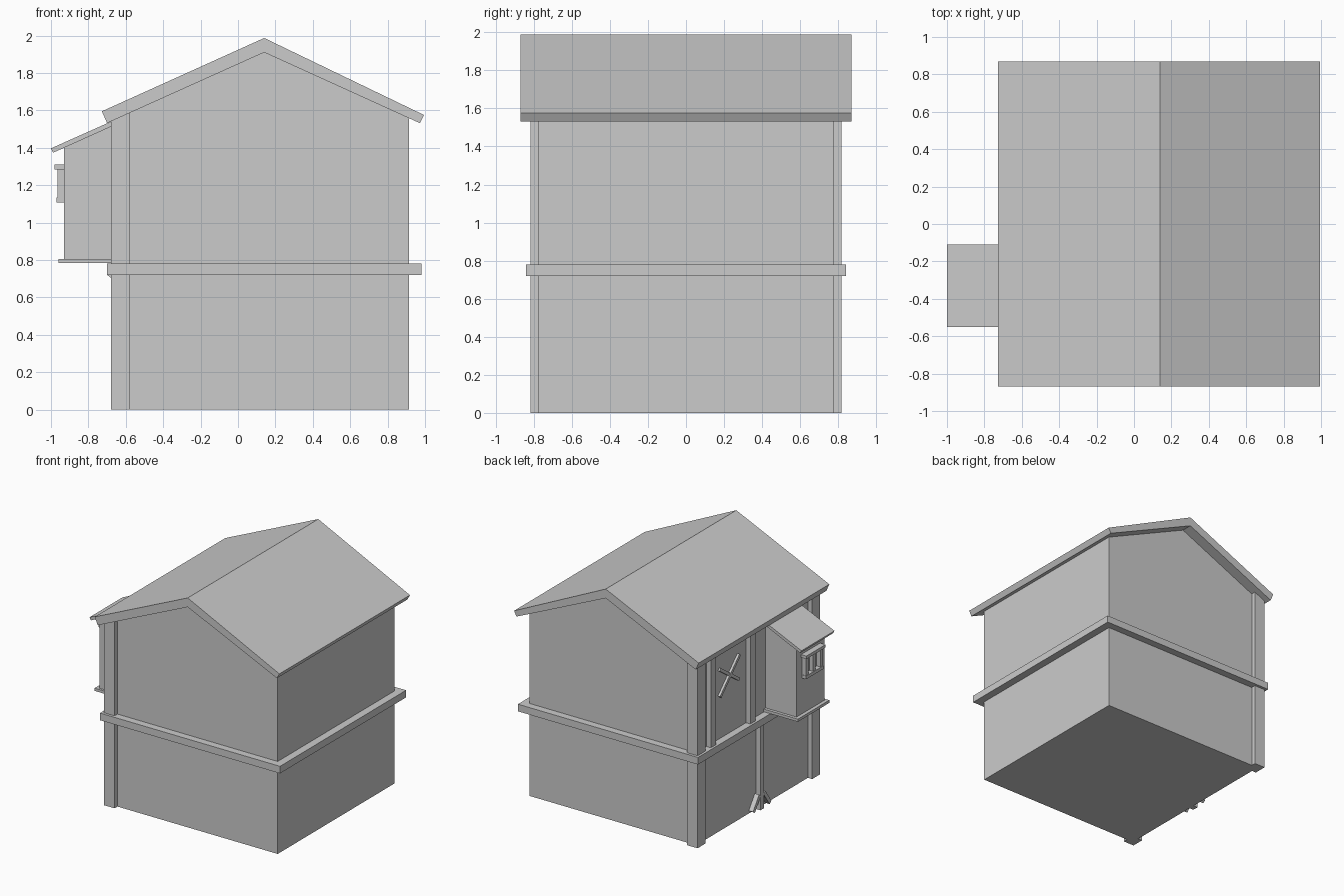
import bpy, bmesh, math
from mathutils import Matrix, Vector

if "Cube" in bpy.data.objects:
    bpy.data.objects.remove(bpy.data.objects["Cube"])

gray = bpy.data.materials.new("plain_gray")
gray.diffuse_color = (0.6, 0.6, 0.6, 1)
gray.use_nodes = True
gray.node_tree.nodes["Principled BSDF"].inputs["Base Color"].default_value = gray.diffuse_color


def finish(name, bm):
    bmesh.ops.recalc_face_normals(bm, faces=bm.faces)
    me = bpy.data.meshes.new(name)
    bm.to_mesh(me)
    bm.free()
    me.materials.append(gray)
    ob = bpy.data.objects.new(name, me)
    bpy.context.collection.objects.link(ob)
    return ob


def prism(name, profile, y0, y1):
    """Extrude an x-z profile along y."""
    bm = bmesh.new()
    f = bm.faces.new([bm.verts.new((x, y0, z)) for x, z in profile])
    r = bmesh.ops.extrude_face_region(bm, geom=[f])
    vs = [v for v in r["geom"] if isinstance(v, bmesh.types.BMVert)]
    bmesh.ops.translate(bm, verts=vs, vec=(0, y1 - y0, 0))
    return finish(name, bm)


def box(name, x0, x1, y0, y1, z0, z1):
    return prism(name, [(x0, z0), (x1, z0), (x1, z1), (x0, z1)], y0, y1)


def strip(name, a, b, x0, x1, w):
    """Flat bar on the left wall from a=(y,z) to b=(y,z)."""
    d = Vector((0, b[0] - a[0], b[1] - a[1]))
    bm = bmesh.new()
    m = (Matrix.Translation(((x0 + x1) / 2, (a[0] + b[0]) / 2, (a[1] + b[1]) / 2))
         @ Matrix.Rotation(math.atan2(d.z, d.y), 4, 'X')
         @ Matrix.Diagonal((x1 - x0, d.length, w, 1)))
    bmesh.ops.create_cube(bm, size=1, matrix=m)
    return finish(name, bm)


WALL, POST = -0.64, -0.68

# House body with gable, main roof and floor band
prism("house_body", [(WALL, 0), (0.915, 0), (0.915, 1.56), (0.14, 1.912), (WALL, 1.565)],
      -0.778, 0.778)
prism("main_roof", [(-0.70, 1.532), (0.14, 1.91), (0.972, 1.532), (0.995, 1.575),
                    (0.14, 1.987), (-0.728, 1.595)], -0.87, 0.87)
box("floor_band", -0.70, 0.98, -0.84, 0.84, 0.72, 0.78)

# Corner posts, reaching under the sloped roof
for side, s in (("front", -1), ("back", 1)):
    prism(side + "_corner_post", [(POST, 0), (-0.58, 0), (-0.58, 1.588), (POST, 1.543)],
          *sorted((s * 0.71, s * 0.817)))

# Studs on the left wall
for i, y in enumerate((0.605, 0.08)):
    box(f"upper_stud_{i}", POST, WALL + 0.02, y - 0.035, y + 0.035, 0.78, 1.55)
box("lower_stud", POST, WALL + 0.02, -0.07, -0.02, 0, 0.72)
prism("lower_stud_cap", [(-0.70, 0.72), (WALL, 0.72), (WALL, 0.705), (POST, 0.705)], -0.07, -0.02)
for s in (-1, 1):
    strip("foot_brace", (-0.045 + s * 0.11, 0.015), (-0.045 + s * 0.03, 0.13),
          POST, WALL + 0.02, 0.03)

# Crossed bars on the upper left wall
strip("cross_bar_a", (0.22, 1.40), (0.48, 1.14), -0.66, WALL + 0.01, 0.025)
strip("cross_bar_b", (0.22, 1.19), (0.48, 1.37), -0.655, WALL + 0.01, 0.025)

# Bay on the left wall: body, floor slab and lean-to roof
prism("bay_body", [(-0.93, 0.80), (-0.63, 0.80), (-0.63, 1.535), (-0.93, 1.40)], -0.52, -0.145)
box("bay_floor", -0.96, -0.63, -0.54, -0.12, 0.783, 0.806)
prism("bay_roof", [(-0.988, 1.374), (-0.63, 1.535), (-0.63, 1.562), (-1.0, 1.397)], -0.55, -0.11)

# Bay window frame
for i, y in enumerate((-0.43, -0.3325, -0.235)):
    box(f"window_bar_{i}", -0.965, -0.92, y - 0.016, y + 0.016, 1.12, 1.30)
box("window_lintel", -0.98, -0.92, -0.46, -0.205, 1.285, 1.31)
box("window_sill", -0.97, -0.92, -0.45, -0.215, 1.108, 1.135)
